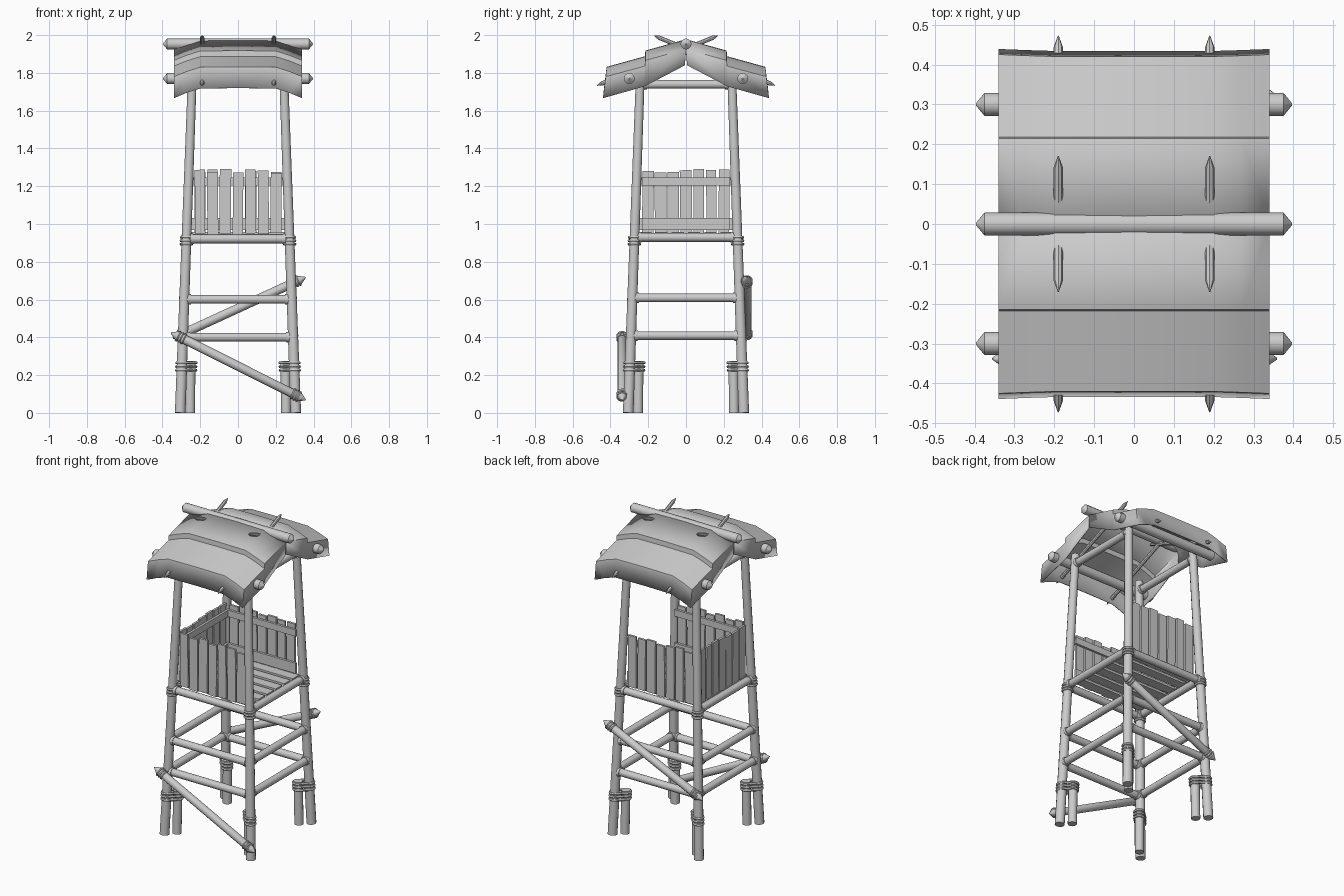
import bpy, bmesh, math, random
from mathutils import Vector, Matrix

random.seed(4)
cube = bpy.data.objects.get("Cube")
if cube:
    bpy.data.objects.remove(cube)

GREY = (0.6, 0.6, 0.6, 1)
mat = bpy.data.materials.new("plain grey")
mat.use_nodes = True
mat.diffuse_color = GREY
mat.node_tree.nodes["Principled BSDF"].inputs["Base Color"].default_value = GREY


def finish(name, bm, smooth=True):
    bmesh.ops.recalc_face_normals(bm, faces=bm.faces)
    mesh = bpy.data.meshes.new(name)
    bm.to_mesh(mesh)
    bm.free()
    mesh.materials.append(mat)
    ob = bpy.data.objects.new(name, mesh)
    bpy.context.collection.objects.link(ob)
    if smooth:
        bpy.ops.object.select_all(action='DESELECT')
        ob.select_set(True)
        bpy.context.view_layer.objects.active = ob
        bpy.ops.object.shade_smooth_by_angle(angle=math.radians(35))
    return ob


def frame(origin, axis):
    return Matrix.Translation(origin) @ Vector(axis).to_track_quat('Z', 'Y').to_matrix().to_4x4()


def add_pole(bm, a, b, r1, r2=None, tip=0.0, sides=12):
    """Round pole from a to b; tip is the length of the sharpened ends."""
    a, b = Vector(a), Vector(b)
    r2 = r2 or r1
    length = (b - a).length
    rings = [(0, r1), (length, r2)]
    if tip:
        rings = [(0, r1 * .12), (tip, r1), (length - tip, r2), (length, r2 * .12)]
    m = frame(a, b - a)
    loops = []
    for h, r in rings:
        loops.append([bm.verts.new(m @ Vector((r * math.cos(t), r * math.sin(t), h)))
                      for t in (math.tau * i / sides for i in range(sides))])
    for lo, hi in zip(loops, loops[1:]):
        for i in range(sides):
            j = (i + 1) % sides
            bm.faces.new((lo[i], lo[j], hi[j], hi[i]))
    bm.faces.new(loops[0][::-1])
    bm.faces.new(loops[-1])


def add_ring(bm, centre, axis, radius, thick=0.007, stretch=0.0):
    """Rope loop; stretch lengthens it along the x=y diagonal to hold two posts."""
    m = frame(centre, axis)
    sides, tube = 16, 6
    d = Vector(stretch) if stretch else Vector((0, 0, 0))
    loops = []
    for i in range(sides):
        u = math.tau * i / sides
        out = m.to_3x3() @ Vector((math.cos(u), math.sin(u), 0))
        push = d if out.dot(d) > 0 else Vector((0, 0, 0))
        up = m.to_3x3() @ Vector((0, 0, 1))
        loops.append([bm.verts.new(Vector(centre) + push + out * (radius + thick * math.cos(v))
                                   + up * thick * math.sin(v))
                      for v in (math.tau * k / tube for k in range(tube))])
    for i in range(sides):
        p, q = loops[i], loops[(i + 1) % sides]
        for k in range(tube):
            n = (k + 1) % tube
            bm.faces.new((p[k], q[k], q[n], p[n]))


def add_box(bm, centre, size, tilt=0.0, axis='Y'):
    m = Matrix.Translation(centre) @ Matrix.Rotation(tilt, 4, axis) @ Matrix.Diagonal((*size, 1))
    bmesh.ops.create_cube(bm, size=1, matrix=m)


def leg_at(z):
    """Distance of the leaning leg from the centre planes at height z."""
    return 0.306 - 0.036 * z


CORNERS = [(sx, sy) for sx in (-1, 1) for sy in (-1, 1)]

# Legs, short support stakes and rope lashings
legs, stakes, ropes = bmesh.new(), bmesh.new(), bmesh.new()
for sx, sy in CORNERS:
    def at(z, inset=0.0):
        k = leg_at(z) - inset
        return Vector((sx * k, sy * k, z))
    add_pole(legs, at(0), at(1.8), 0.029, 0.024)
    add_pole(stakes, at(0, 0.052), at(0.275, 0.045), 0.027)
    for z in (0.225, 0.245, 0.265):
        add_ring(ropes, at(z), (0, 0, 1), 0.028, 0.008, (-sx * 0.047, -sy * 0.047, 0))
    for z in (0.893, 0.911, 0.929):
        add_ring(ropes, at(z), (0, 0, 1), 0.028, 0.008)
finish("legs", legs)
finish("support_stakes", stakes)

# Horizontal beams on all four sides, with small collars at the ends
beams = bmesh.new()


def beam(a, b, r):
    a, b = Vector(a), Vector(b)
    add_pole(beams, a, b, r)
    d = (b - a).normalized()
    for p, s in ((a, 1), (b, -1)):
        add_pole(beams, p + d * s * 0.02, p + d * s * 0.036, r + 0.006, r + 0.004)


for z in (0.405, 0.605, 0.925):
    k = leg_at(z)
    for s in (-1, 1):
        beam((-k, s * k, z - 0.004), (k, s * k, z - 0.004), 0.023)
        beam((s * k, -k, z + 0.004), (s * k, k, z + 0.004), 0.023)
k = leg_at(1.74)
for s in (-1, 1):
    beam((s * k, -k, 1.74), (s * k, k, 1.74), 0.023)
finish("beams", beams)

# Diagonal braces, front and back, lashed near both ends
braces = bmesh.new()
for a, b in (((-0.355, -0.338, 0.425), (0.358, -0.338, 0.068)),
             ((-0.345, 0.322, 0.395), (0.358, 0.322, 0.718))):
    a, b = Vector(a), Vector(b)
    add_pole(braces, a, b, 0.024, tip=0.035)
    d = (b - a).normalized()
    for off in (0.042, 0.058, 0.074):
        for p, s in ((a, 1), (b, -1)):
            add_ring(ropes, p + d * s * off, d, 0.024)
finish("braces", braces)
finish("rope_lashings", ropes)

# Floor boards running from side to side
floor = bmesh.new()
for i in range(6):
    y = -0.215 + i * 0.086
    add_box(floor, (0, y, 0.95), (0.52, 0.068 + random.uniform(-.006, .006), 0.014))
finish("floor_boards", floor, False)

# Plank walls on the front, back and one side, with rails inside
walls = bmesh.new()


def wall(direction):
    dx, dy = direction
    n = 7
    step = 0.47 / n
    for i in range(n):
        c = -0.235 + (i + 0.5) * step
        w = step - random.uniform(0.004, 0.014)
        top = random.uniform(1.268, 1.292)
        bottom = random.uniform(0.942, 0.952)
        mid, h = (top + bottom) / 2, top - bottom
        tilt = random.uniform(-0.012, 0.012)
        if dx:
            add_box(walls, (dx * 0.252, c, mid), (0.014, w, h), tilt, 'X')
        else:
            add_box(walls, (c, dy * 0.252, mid), (w, 0.014, h), tilt, 'Y')
    for z, h in ((1.0, 0.066), (1.225, 0.042)):
        size = (0.014, 0.49, h) if dx else (0.49, 0.014, h)
        add_box(walls, (dx * 0.238, dy * 0.238, z), size)


for side in ((0, -1), (0, 1), (-1, 0)):
    wall(side)
finish("plank_walls", walls, False)

# Roof: stepped sheets that sag at the ends, with skirts at eaves and gables
TOP = [(0.434, 1.72), (0.42, 1.832), (0.218, 1.888), (0.215, 1.918), (0.0, 1.978)]
GABLE = [(0.434, 1.668), (0.22, 1.728), (0.212, 1.732), (0.006, 1.84)]
STATIONS = [(-0.34, 0.052), (-0.27, 0.024), (-0.2, 0.002), (0, 0),
            (0.2, 0.002), (0.27, 0.024), (0.34, 0.052)]
for s, name in ((-1, "front_roof"), (1, "back_roof")):
    bm = bmesh.new()
    grid = [[bm.verts.new((x, s * (y + drop * 0.1 * (y > 0.4)), z - drop)) for y, z in TOP]
            for x, drop in STATIONS]
    for p, q in zip(grid, grid[1:]):
        for i in range(len(TOP) - 1):
            bm.faces.new((p[i], q[i], q[i + 1], p[i + 1]))
    for col in (grid[0], grid[-1]):
        low = [bm.verts.new((col[0].co.x, s * y, z)) for y, z in GABLE[1:]]
        bm.faces.new([col[0], col[1], col[2], low[0]])
        bm.faces.new([low[0], col[2], col[3], low[1]])
        bm.faces.new([low[1], col[3], col[4], low[2]])
    ob = finish(name, bm)
    mod = ob.modifiers.new("thickness", 'SOLIDIFY')
    mod.thickness = 0.006
    mod.offset = -1

# Sharpened ridge pole, side poles and crossing rafters
poles = bmesh.new()
for y, z in ((-0.3, 1.77), (0, 1.953), (0.3, 1.77)):
    add_pole(poles, (-0.396, y, z), (0.396, y, z), 0.029, tip=0.021)
finish("roof_poles", poles)
rafters = bmesh.new()
for x in (-0.19, 0.19):
    for s in (-1, 1):
        add_pole(rafters, (x, s * 0.472, 1.733), (x, -s * 0.17, 1.998), 0.0115, tip=0.03, sides=8)
finish("rafters", rafters)
